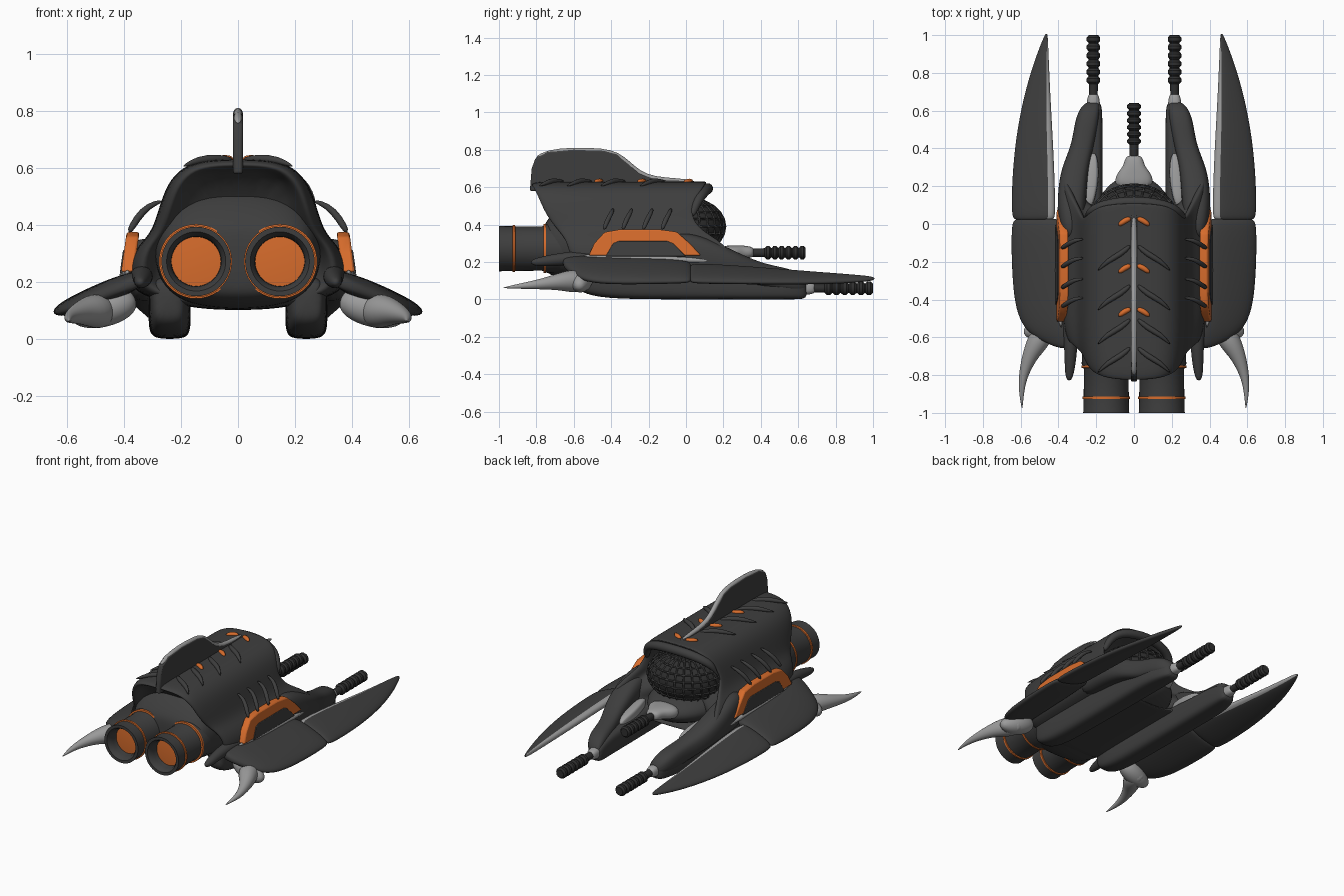
import bpy, bmesh, math
from mathutils import Vector

if "Cube" in bpy.data.objects:
    bpy.data.objects.remove(bpy.data.objects["Cube"])


def material(name, rgb):
    m = bpy.data.materials.new(name)
    m.diffuse_color = (*rgb, 1)
    m.use_nodes = True
    m.node_tree.nodes["Principled BSDF"].inputs["Base Color"].default_value = m.diffuse_color
    return m


DARK = material("charcoal", (0.048, 0.048, 0.048))
BLACK = material("dark_glass", (0.028, 0.028, 0.028))
GREY = material("light_grey", (0.33, 0.33, 0.33))
ORANGE = material("orange", (0.68, 0.15, 0.025))


def finish(bm, name, mats, mirror, sub):
    bmesh.ops.recalc_face_normals(bm, faces=bm.faces)
    me = bpy.data.meshes.new(name)
    bm.to_mesh(me)
    bm.free()
    ob = bpy.data.objects.new(name, me)
    bpy.context.collection.objects.link(ob)
    for m in mats:
        me.materials.append(m)
    if sub:
        me.polygons.foreach_set("use_smooth", [True] * len(me.polygons))
        s = ob.modifiers.new("smooth", 'SUBSURF')
        s.levels = s.render_levels = sub
    else:
        bpy.ops.object.select_all(action='DESELECT')
        ob.select_set(True)
        bpy.context.view_layer.objects.active = ob
        bpy.ops.object.shade_smooth_by_angle(angle=math.radians(40))
    if mirror:
        mm = ob.modifiers.new("mirror", 'MIRROR')
        mm.use_mirror_merge = False
    return ob


def loft(name, rings, mats, mirror=True, sub=2, accent=()):
    """Skin closed rings; faces at the ring positions in accent get the second material."""
    bm = bmesh.new()
    vs = [[bm.verts.new(p) for p in r] for r in rings]
    n = len(rings[0])
    for a, b in zip(vs, vs[1:]):
        for i in range(n):
            f = bm.faces.new((a[i], a[(i + 1) % n], b[(i + 1) % n], b[i]))
            f.material_index = 1 if i in accent else 0
    bm.faces.new(vs[0])
    bm.faces.new(vs[-1])
    return finish(bm, name, mats, mirror, sub)


def box_loft(name, sections, mat, mirror=True, e=0.55):
    """Rounded-box sections (y, x0, x1, z0, z1) along y."""
    rings = []
    for y, x0, x1, z0, z1 in sections:
        ring = []
        for i in range(16):
            a = math.tau * i / 16
            c, s = math.cos(a), math.sin(a)
            ring.append(((x0 + x1) / 2 + (x1 - x0) / 2 * math.copysign(abs(c) ** e, c), y,
                         (z0 + z1) / 2 + (z1 - z0) / 2 * math.copysign(abs(s) ** e, s)))
        rings.append(ring)
    return loft(name, rings, [mat], mirror)


def tube(name, pts, radii, mat, mirror=True, n=8, sub=1):
    pts = [Vector(p) for p in pts]
    rings = []
    for i, p in enumerate(pts):
        t = (pts[min(i + 1, len(pts) - 1)] - pts[max(i - 1, 0)]).normalized()
        u = t.cross(Vector((0, 0, 1)) if abs(t.z) < .9 else Vector((1, 0, 0))).normalized()
        v = t.cross(u)
        rings.append([p + radii[i] * (u * math.cos(math.tau * k / n) + v * math.sin(math.tau * k / n))
                      for k in range(n)])
    return loft(name, rings, [mat], mirror, sub)


def lathe(name, x, z, prof, mat, mirror=True, n=40):
    rings = [[(x + r * math.cos(math.tau * k / n), y, z + r * math.sin(math.tau * k / n))
              for k in range(n)] for y, r in prof]
    return loft(name, rings, [mat], mirror, 0)


def prism(name, poly, x0, x1, mat, lean=0.0, mirror=True, bevel=0.008):
    bm = bmesh.new()
    a, b = [[bm.verts.new((x - lean * (z - .24), y, z)) for y, z in poly] for x in (x0, x1)]
    bm.faces.new(a)
    bm.faces.new(b)
    for i in range(len(poly)):
        j = (i + 1) % len(poly)
        bm.faces.new((a[i], a[j], b[j], b[i]))
    ob = finish(bm, name, [mat], mirror, 0)
    if bevel:
        bv = ob.modifiers.new("bevel", 'BEVEL')
        bv.width, bv.segments = bevel, 2
    return ob


def ellipsoid(name, c, r, mat, seg=32, rings=20):
    bm = bmesh.new()
    bmesh.ops.create_uvsphere(bm, u_segments=seg, v_segments=rings, radius=1)
    for v in bm.verts:
        v.co = Vector([c[i] + r[i] * v.co[i] for i in range(3)])
    return finish(bm, name, [mat], False, 0)


# main hull: one half profile, ends sheared per point (x, z, rear y, front y)
half = [(0, .632, -.835, .12), (.12, .628, -.83, .115), (.195, .605, -.815, .1), (.25, .545, -.79, .06),
        (.28, .45, -.75, .03), (.305, .37, -.69, .09), (.36, .32, -.65, .18), (.39, .24, -.63, .26),
        (.37, .17, -.61, .28), (.3, .14, -.6, .22), (.15, .105, -.6, .16), (0, .1, -.6, .16)]
prof = half + [(-x, z, a, b) for x, z, a, b in half[-2:0:-1]]
rings = []
for t, k, shift in [(.15, .7, 0), (.03, .8, 0), (0, .87, 0), (.025, .94, 0), (.2, 1, 0), (.5, 1, 0),
                    (.8, 1, 0), (.97, 1, 0), (1, .98, 0), (.99, .88, -.02), (.85, .78, 0), (.8, .6, 0)]:
    kz = 1 - (1 - k) * (.6 if t < .5 else 1) if k < .9 else 1
    rings.append([(x * k, a + (b - a) * t + shift, .36 + (z - .36) * kz) for x, z, a, b in prof])
loft("hull", rings, [DARK], mirror=False)

# rear engine housing, chin and canopy with its grid
box_loft("engine_housing", [(-.4, -.3, .3, .1, .54), (-.6, -.3, .3, .1, .54), (-.68, -.28, .28, .11, .5),
                            (-.75, -.25, .25, .14, .42), (-.77, -.2, .2, .18, .37)], DARK, False, .75)
ellipsoid("chin", (0, -.08, .22), (.24, .34, .11), DARK)
ellipsoid("canopy", (0, .0, .39), (.235, .205, .15), BLACK, 26, 14)
grid = ellipsoid("canopy_grid", (0, .0, .39), (.24, .21, .154), DARK, 26, 12)
w = grid.modifiers.new("bars", 'WIREFRAME')
w.thickness = .011
tube("canopy_brow", [(-.265, .03, .44), (-.24, .06, .53), (-.17, .1, .58), (0, .125, .6),
                     (.17, .1, .58), (.24, .06, .53), (.265, .03, .44)],
     [.02, .028, .03, .03, .03, .028, .02], DARK, False, 10, 2)

# engines with orange bands
EX, EZ = .147, .272
lathe("engine", EX, EZ, [(-.6, .125), (-.74, .13), (-.77, .118), (-.97, .12), (-1, .122), (-1, .104),
                         (-.985, .094), (-.96, .088), (-.82, .082), (-.82, .001)], DARK)
for y, r in ((-.92, .126), (-.755, .131)):
    lathe("engine_band", EX, EZ, [(y - .008, r - .01), (y - .006, r), (y + .006, r), (y + .008, r - .01)], ORANGE)

# dorsal fin and its pale edge
edge = [(-.825, .70), (-.805, .755), (-.74, .79), (-.6, .803), (-.44, .797), (-.37, .778), (-.31, .73),
        (-.25, .675), (-.17, .645), (-.05, .637), (.05, .632)]
prism("dorsal_fin", [(-.835, .58)] + edge + [(.05, .58)], -.017, .017, DARK, mirror=False)
tube("fin_edge", [(0, y, z - .004) for y, z in edge[1:]], [.013] + [.017] * 8 + [.01], GREY, False)

# ribs and orange chevrons on the back
for y in (-.11, -.32, -.5, -.65):
    tube("back_rib", [(.015, y, .627), (.07, y - .05, .634), (.14, y - .085, .63), (.195, y - .14, .605)],
         [.012, .017, .016, .004], DARK)
for y in (.03, -.22, -.45):
    tube("back_chevron", [(.015, y, .63), (.045, y - .008, .632), (.085, y - .04, .63)],
         [.012, .018, .012], ORANGE)

# side panels: orange arch with dark inset, bowed ribs above
prism("side_arch", [(-.52, .235), (-.49, .3), (-.435, .36), (-.35, .375), (-.15, .375), (-.05, .362),
                    (.02, .3), (.08, .235)], .365, .41, ORANGE, .14)
prism("side_inset", [(-.43, .23), (-.39, .3), (-.36, .312), (-.1, .312), (-.07, .3), (0, .23)],
      .37, .414, DARK, .14, bevel=.003)
for y in (-.42, -.32, -.21, -.11):
    tube("side_rib", [(.265, y + .03, .485), (.315, y + .025, .468), (.355, y, .425), (.385, y - .02, .37)],
         [.006, .013, .015, .012], DARK)
tube("side_strip", [(.385, -.56, .235), (.4, -.4, .225), (.4, -.1, .215), (.39, .18, .205)],
     [.008, .02, .02, .01], GREY)

# landing skids, forward arms and pale inner plates
box_loft("skid", [(-.6, .2, .29, .08, .2), (-.57, .18, .305, .04, .22), (-.45, .165, .315, .002, .22),
                  (-.1, .165, .315, -.001, .2), (.3, .165, .315, -.001, .15), (.5, .165, .315, -.001, .15),
                  (.6, .168, .285, 0, .12), (.65, .175, .26, .005, .09)], DARK)
box_loft("forward_arm", [(-.1, .27, .38, .14, .36), (.05, .255, .405, .13, .355), (.18, .25, .405, .12, .3),
                         (.3, .24, .385, .1, .24), (.42, .21, .33, .06, .19), (.54, .185, .315, .04, .17),
                         (.61, .18, .29, .04, .14), (.65, .185, .25, .04, .09)], DARK, e=.75)
box_loft("inner_plate", [(.08, .22, .26, .14, .22), (.2, .19, .262, .13, .21), (.3, .185, .25, .12, .195),
                         (.38, .2, .23, .11, .17)], GREY)


# guns with beaded barrels
def gun(name, x, z, y0, y1, mirror):
    p = [(y0 - .08, .022), (y0, .024)]
    step = (y1 - y0) / 6
    for i in range(6):
        y = y0 + i * step
        p += [(y + step * .05, .026), (y + step * .3, .036), (y + step * .7, .036), (y + step * .95, .026)]
    lathe(name, x, z, p + [(y1, .026)], BLACK, mirror, 12)


gun("wing_gun", .215, .06, .74, 1.0, True)
box_loft("gun_collar", [(.6, .178, .255, .02, .1), (.66, .18, .25, .025, .095), (.695, .192, .238, .035, .083)],
         GREY, e=.8)
gun("nose_gun", 0, .25, .42, .64, False)
box_loft("nose_mount", [(.18, -.11, .11, .19, .29), (.26, -.1, .1, .2, .29), (.3, -.06, .06, .215, .29),
                        (.34, -.05, .05, .22, .285), (.365, -.035, .035, .23, .275)], GREY, False, .8)


# wings: sections (y, inner x, inner z, outer x, outer z, thickness)
def wing(name, sections, accent):
    uv = [(0, -.4), (0, .1), (.12, .5), (.5, .5), (.9, .32), (1.01, 0), (.9, -.32), (.5, -.5)]
    rings = [[(xi + (xo - xi) * u, y, zi + (zo - zi) * u + v * t) for u, v in uv]
             for y, xi, zi, xo, zo, t in sections]
    loft(name, rings, [DARK, GREY], accent=accent)


wing("wing_blade", [(.02, .43, .17, .63, .1, .04), (.03, .415, .175, .652, .095, .07),
                    (.15, .415, .172, .655, .092, .07), (.4, .425, .155, .64, .09, .065),
                    (.65, .44, .135, .595, .09, .055), (.85, .45, .122, .535, .095, .045),
                    (.97, .455, .115, .487, .105, .03), (1.01, .458, .112, .468, .11, .015)], (0, 1))
wing("wing_rear", [(.03, .4, .18, .63, .1, .04), (.015, .38, .19, .655, .095, .075),
                   (-.15, .36, .2, .657, .092, .085), (-.35, .35, .205, .648, .09, .09),
                   (-.48, .34, .21, .625, .095, .09), (-.57, .33, .215, .575, .115, .08),
                   (-.62, .325, .215, .49, .15, .06), (-.66, .325, .21, .4, .185, .05)], ())
tube("wing_root", [(.35, -.4, .215), (.335, -.58, .222), (.335, -.7, .212), (.342, -.79, .2), (.344, -.83, .198)],
     [.04, .042, .034, .026, .012], DARK, n=10, sub=2)

# pale claws under the rear of the wings
tube("claw_base", [(.36, -.54, .14), (.4, -.55, .125), (.47, -.56, .105), (.54, -.57, .08), (.585, -.57, .07)],
     [.03, .06, .07, .052, .02], GREY, n=10, sub=2)
tube("claw", [(.47, -.5, .09), (.49, -.6, .1), (.545, -.68, .095), (.585, -.79, .08), (.597, -.88, .072),
              (.592, -.98, .062)], [.05, .07, .047, .027, .016, .002], GREY, n=10, sub=2)
